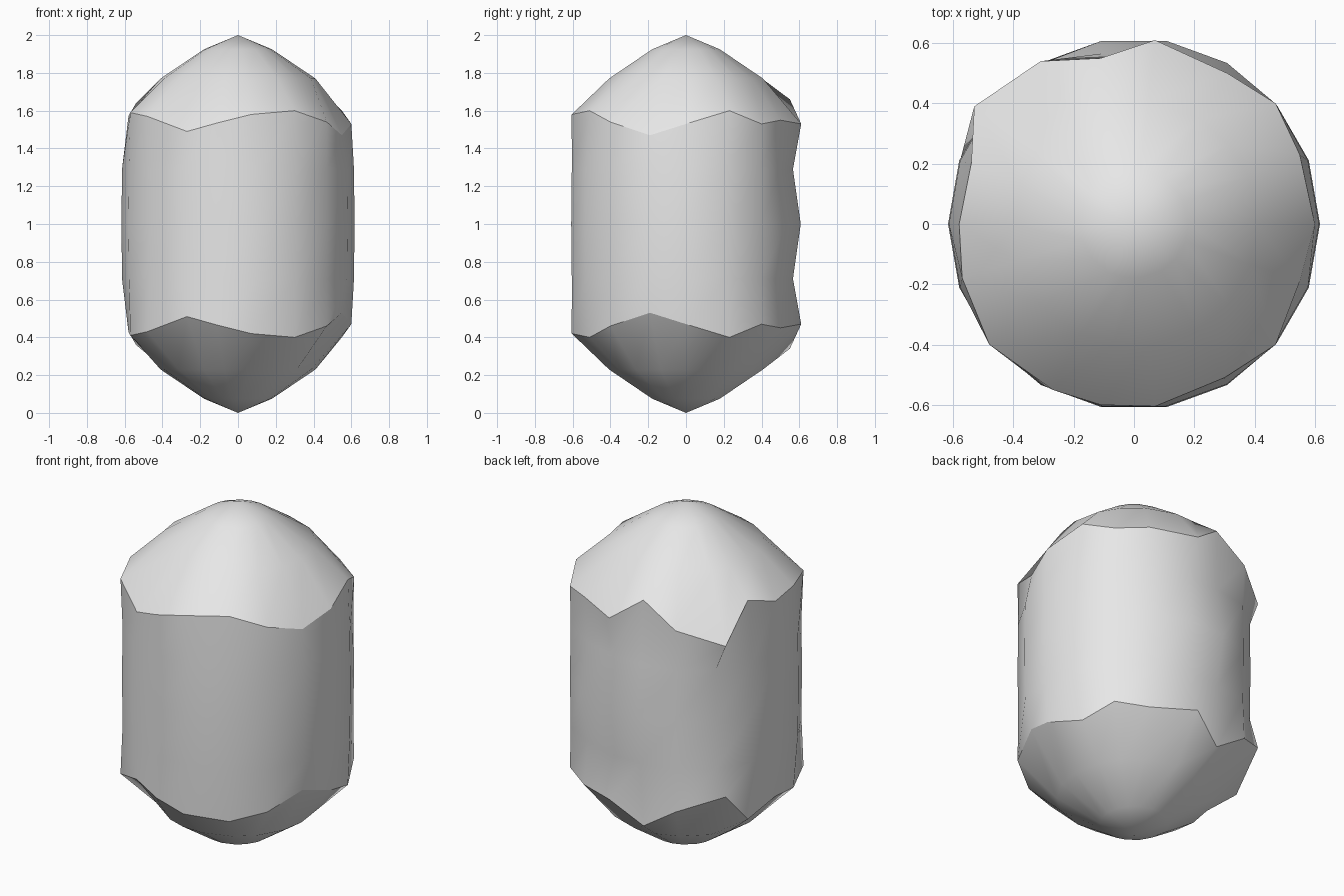
import bpy, bmesh, math

if "Cube" in bpy.data.objects:
    bpy.data.objects.remove(bpy.data.objects["Cube"])

N = 18
# Jagged shoulder rim, counter-clockwise from +x: (x, y, z)
RIM = [(.60, 0, 1.53), (.55, .23, 1.60), (.47, .40, 1.53), (.31, .50, 1.55),
       (.07, .61, 1.53), (-.11, .55, 1.66), (-.31, .54, 1.53), (-.53, .39, 1.44),
       (-.54, .20, 1.64), (-.58, 0, 1.57), (-.57, -.18, 1.59), (-.48, -.40, 1.57),
       (-.27, -.55, 1.49), (-.11, -.60, 1.535), (.07, -.605, 1.58), (.30, -.51, 1.60),
       (.47, -.40, 1.54), (.55, -.19, 1.47)]


def ring(radius, z):
    out = []
    for i in range(N):
        a = math.tau * i / N
        r = radius(i) if callable(radius) else radius
        out.append((r * math.cos(a), r * math.sin(a), z))
    return out


def cap_ring(r, z):
    # follow the rim directions so the cap flutes stay straight
    return [(x / math.hypot(x, y) * r, y / math.hypot(x, y) * r, z) for x, y, _ in RIM]


# Upper half rings from the waist to the tip; the back is slightly hollow
upper = [ring(lambda i: .575 if 3 <= i <= 5 else .614, 1.29),
         RIM, cap_ring(.41, 1.77), cap_ring(.18, 1.925)]
flip = lambda pts: [(x, y, 2 - z) for x, y, z in pts]
rings = [flip(p) for p in reversed(upper)] + [ring(.617, 1.0)] + upper

bm = bmesh.new()
loops = [[bm.verts.new(p) for p in pts] for pts in rings]
for lo, hi in zip(loops, loops[1:]):
    for i in range(N):
        j = (i + 1) % N
        bm.faces.new((lo[i], lo[j], hi[j], hi[i]))

# Pointed tips
top, bottom = bm.verts.new((0, 0, 2)), bm.verts.new((0, 0, 0))
for i in range(N):
    j = (i + 1) % N
    bm.faces.new((loops[-1][i], loops[-1][j], top))
    bm.faces.new((loops[0][j], loops[0][i], bottom))

mesh = bpy.data.meshes.new("stone_body")
bm.to_mesh(mesh)
bm.free()
body = bpy.data.objects.new("stone_body", mesh)
bpy.context.collection.objects.link(body)

# Single pale grey
grey = bpy.data.materials.new("pale grey")
grey.diffuse_color = (.8, .8, .8, 1)
grey.use_nodes = True
grey.node_tree.nodes["Principled BSDF"].inputs["Base Color"].default_value = grey.diffuse_color
mesh.materials.append(grey)

# Smooth facets, with hard shoulder rims
bpy.context.view_layer.objects.active = body
body.select_set(True)
bpy.ops.object.shade_smooth_by_angle(angle=math.radians(30))
# Keep the whole rim crisp and the caps soft
rim_ids = {N * k + i for k in (2, 6) for i in range(N)}
for e in mesh.edges:
    a, b = e.vertices
    e.use_edge_sharp = a // N == b // N and a in rim_ids and b in rim_ids
